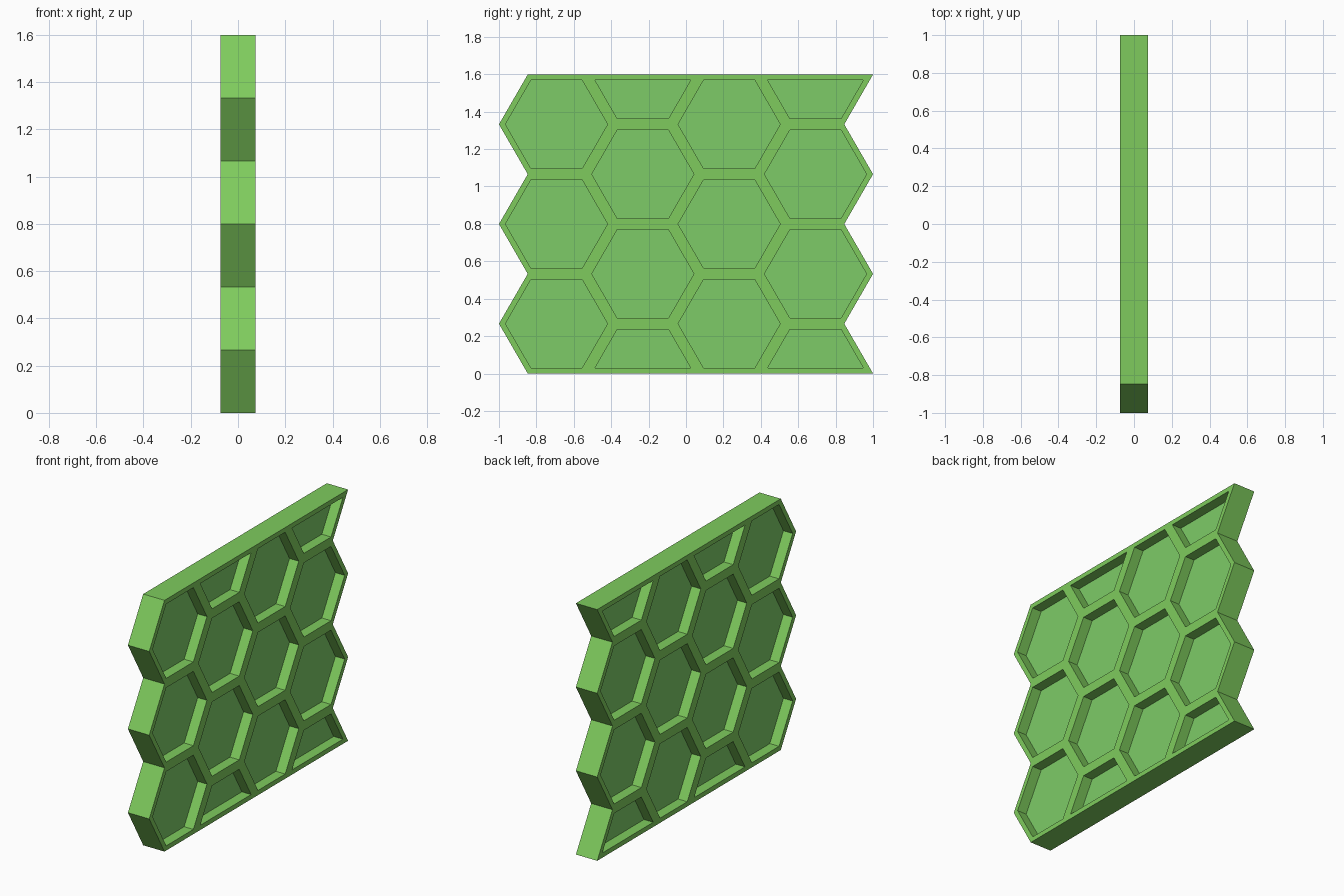
import bpy, bmesh
from math import sqrt

if "Cube" in bpy.data.objects:
    bpy.data.objects.remove(bpy.data.objects["Cube"])

R = 2 / 6.5             # hexagon circumradius
A = R * sqrt(3) / 2     # hexagon apothem
HEIGHT = 6 * A
HALF = 0.075            # half the slab thickness
RIM = 0.03              # half the rib width
WEB = 0.01              # half the thickness of the recessed panels


def cell(cy, cz, inset):
    """Flat-topped hexagon in the YZ plane, cut in half at the top or bottom border."""
    a = A - inset
    r = a * 2 / sqrt(3)
    lo, hi = inset, HEIGHT - inset
    if cz < 0.01:
        w = r - inset / sqrt(3)
        pts = [(-w, lo), (w, lo), (r / 2, a), (-r / 2, a)]
    elif cz > HEIGHT - 0.01:
        w = r - inset / sqrt(3)
        pts = [(-w, hi), (-r / 2, cz - a), (r / 2, cz - a), (w, hi)]
    else:
        pts = [(-r, cz), (-r / 2, cz - a), (r / 2, cz - a),
               (r, cz), (r / 2, cz + a), (-r / 2, cz + a)]
    return [(cy + y, z) for y, z in pts]


def finish(bm, name, x0, x1, color):
    """Weld the flat faces, give them thickness and make the object."""
    bmesh.ops.remove_doubles(bm, verts=bm.verts[:], dist=1e-4)
    ext = bmesh.ops.extrude_face_region(bm, geom=bm.faces[:], use_keep_orig=True)
    new = [g for g in ext["geom"] if isinstance(g, bmesh.types.BMVert)]
    bmesh.ops.translate(bm, verts=new, vec=(x1 - x0, 0, 0))
    bmesh.ops.recalc_face_normals(bm, faces=bm.faces[:])
    mesh = bpy.data.meshes.new(name)
    bm.to_mesh(mesh)
    bm.free()
    mat = bpy.data.materials.new(name + "_green")
    mat.diffuse_color = color
    mat.use_nodes = True
    mat.node_tree.nodes["Principled BSDF"].inputs["Base Color"].default_value = mat.diffuse_color
    mesh.materials.append(mat)
    bpy.context.collection.objects.link(bpy.data.objects.new(name, mesh))


# Staggered cell centres: whole cells in even columns, halves at the ends of odd ones
centres = []
for col in range(4):
    cy = -1 + R + col * 1.5 * R
    if col % 2 == 0:
        centres += [(cy, A * (2 * i + 1)) for i in range(3)]
    else:
        centres += [(cy, A * 2 * i) for i in range(4)]

# Honeycomb ribs: a ring of faces around each cell
bm = bmesh.new()
for cy, cz in centres:
    outer = [bm.verts.new((-HALF, y, z)) for y, z in cell(cy, cz, 0)]
    inner = [bm.verts.new((-HALF, y, z)) for y, z in cell(cy, cz, RIM)]
    n = len(outer)
    for i in range(n):
        j = (i + 1) % n
        bm.faces.new((outer[i], outer[j], inner[j], inner[i]))
finish(bm, "honeycomb_frame", -HALF, HALF, (0.21, 0.60, 0.11, 1))

# Thin recessed panels, let slightly into the ribs
bm = bmesh.new()
for cy, cz in centres:
    bm.faces.new([bm.verts.new((-WEB, y, z)) for y, z in cell(cy, cz, RIM * 0.7)])
finish(bm, "cell_panels", -WEB, WEB, (0.205, 0.60, 0.135, 1))
